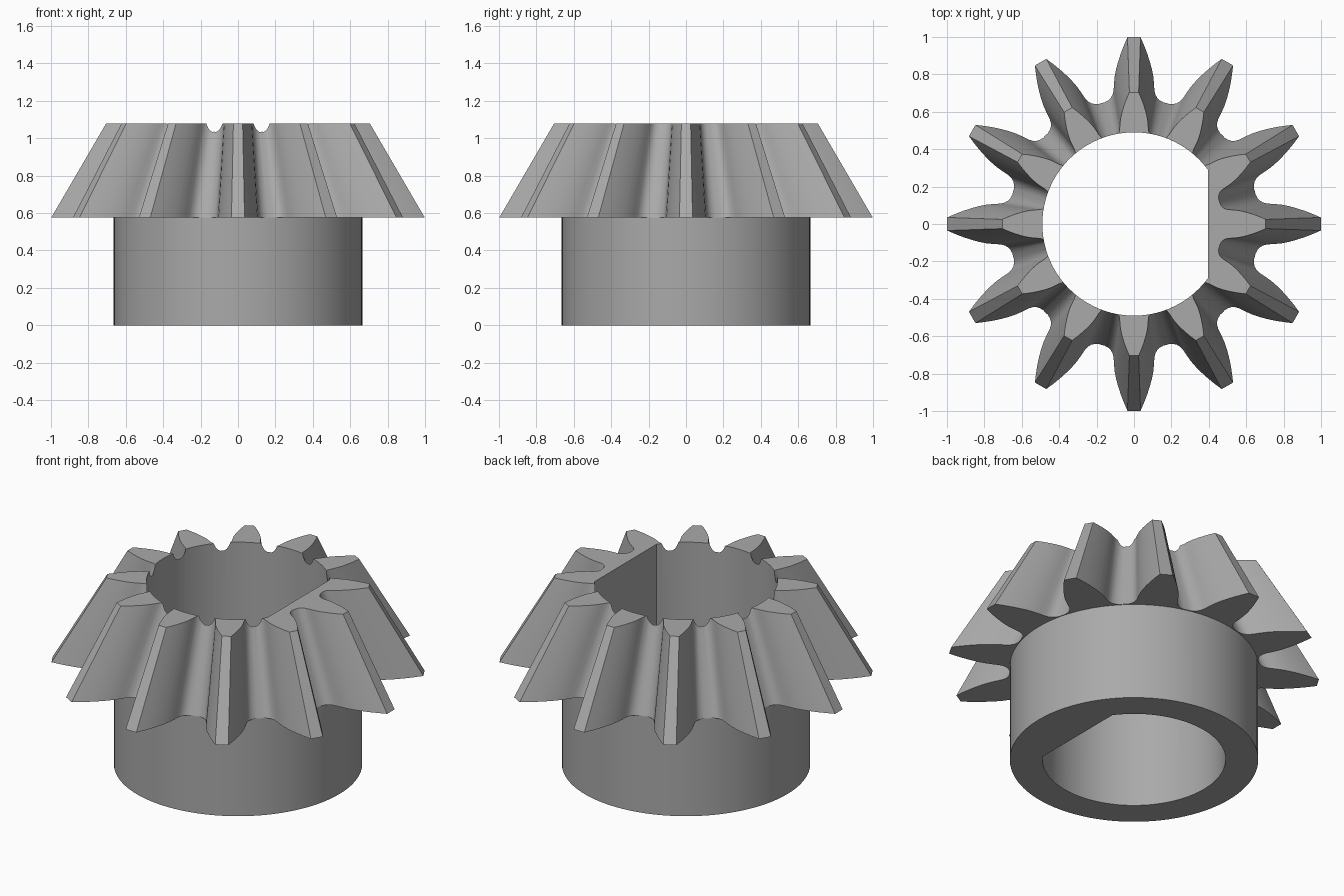
import bpy
import bmesh
import math

if "Cube" in bpy.data.objects:
    bpy.data.objects.remove(bpy.data.objects["Cube"], do_unlink=True)

TEETH = 12
HUB_TOP, GEAR_TOP, TAPER = 0.575, 1.08, 0.705
HUB_RADIUS, BORE_RADIUS, BORE_FLAT = 0.665, 0.49, 0.395

steel = bpy.data.materials.new("steel grey")
steel.use_nodes = True
grey = (0.4, 0.4, 0.4, 1)
steel.diffuse_color = grey
steel.node_tree.nodes["Principled BSDF"].inputs["Base Color"].default_value = grey


def prism(name, outline, z0, z1, scale=1.0):
    """Extrude an outline upwards, scaling its upper end."""
    bm = bmesh.new()
    low = [bm.verts.new((x, y, z0)) for x, y in outline]
    high = [bm.verts.new((x * scale, y * scale, z1)) for x, y in outline]
    bm.faces.new(low[::-1])
    bm.faces.new(high)
    for i in range(len(low)):
        j = (i + 1) % len(low)
        bm.faces.new((low[i], low[j], high[j], high[i]))
    mesh = bpy.data.meshes.new(name)
    bm.to_mesh(mesh)
    bm.free()
    mesh.materials.append(steel)
    obj = bpy.data.objects.new(name, mesh)
    bpy.context.collection.objects.link(obj)
    return obj


def arc(radius, start, end, steps):
    return [(radius * math.cos(start + (end - start) * i / steps),
             radius * math.sin(start + (end - start) * i / steps))
            for i in range(steps + 1)]


def combine(target, other, operation):
    """Apply a boolean and discard the operand."""
    mod = target.modifiers.new(operation, 'BOOLEAN')
    mod.operation = operation
    mod.solver = 'EXACT'
    mod.object = other
    bpy.context.view_layer.objects.active = target
    bpy.ops.object.modifier_apply(modifier=mod.name)
    bpy.data.objects.remove(other, do_unlink=True)


# Half tooth, root to tip: distance outwards, half width
flank = [(0.65, 0.158), (0.66, 0.139), (0.674, 0.124), (0.692, 0.114),
         (0.715, 0.109), (0.75, 0.107), (0.79, 0.103), (0.83, 0.095),
         (0.87, 0.084), (0.91, 0.071), (0.955, 0.054), (0.999, 0.035)]
tooth = [(0.647, -0.1734)] + [(x, -y) for x, y in flank] + flank[::-1]

# Toothed crown
outline = []
for k in range(TEETH):
    a = 2 * math.pi * k / TEETH
    c, s = math.cos(a), math.sin(a)
    outline += [(x * c - y * s, x * s + y * c) for x, y in tooth]
gear = prism("bevel_gear", outline, HUB_TOP, GEAR_TOP, TAPER)

# Round hub under the crown
hub = prism("hub", arc(HUB_RADIUS, 0, 2 * math.pi, 96)[:-1], 0, HUB_TOP)
combine(gear, hub, 'UNION')

# Shaft bore with one flat side
half = math.acos(BORE_FLAT / BORE_RADIUS)
bore = prism("shaft_bore", arc(BORE_RADIUS, half, 2 * math.pi - half, 72), -0.2, 1.3)
bore.hide_render = True
combine(gear, bore, 'DIFFERENCE')

# Smooth curved walls, keep crisp edges
bpy.ops.object.select_all(action='DESELECT')
gear.select_set(True)
bpy.context.view_layer.objects.active = gear
bpy.ops.object.shade_smooth_by_angle(angle=math.radians(28))
